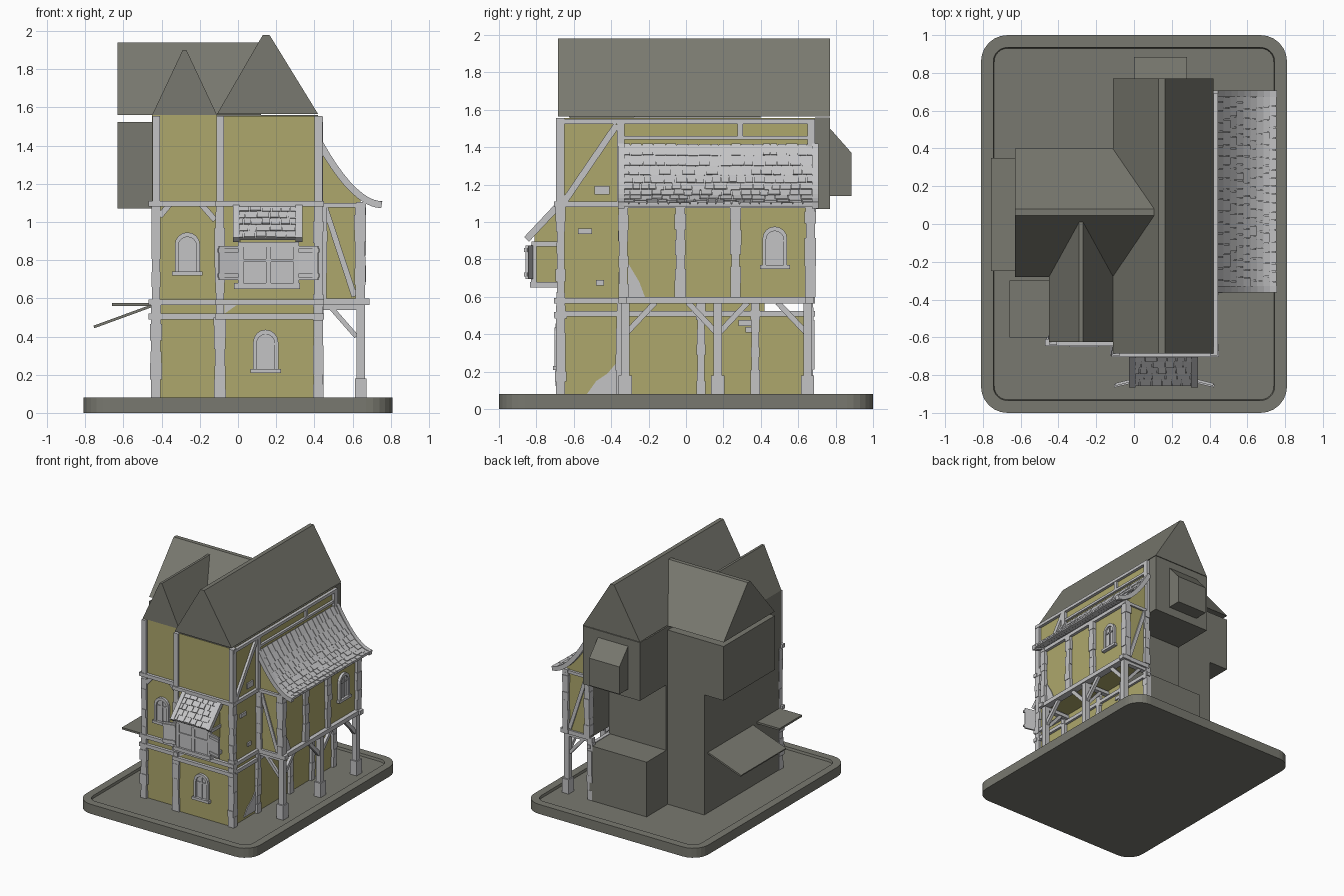
import bpy, bmesh, math, random
from mathutils import Vector

random.seed(4)
if "Cube" in bpy.data.objects:
    bpy.data.objects.remove(bpy.data.objects["Cube"])


def material(name, color):
    m = bpy.data.materials.new(name)
    m.use_nodes = True
    m.diffuse_color = (*color, 1)
    m.node_tree.nodes["Principled BSDF"].inputs["Base Color"].default_value = (*color, 1)
    return m


SLATE = material("dark slate", (0.19, 0.19, 0.16))
PLASTER = material("yellow plaster", (0.42, 0.39, 0.15))
TRIM = material("pale grey trim", (0.55, 0.55, 0.56))
X, Y, Z = Vector((1, 0, 0)), Vector((0, 1, 0)), Vector((0, 0, 1))


def finish(name, bm, *mats, rule=None):
    bmesh.ops.recalc_face_normals(bm, faces=bm.faces)
    bm.normal_update()
    if rule:
        for f in bm.faces:
            f.material_index = int(rule(f.normal))
    me = bpy.data.meshes.new(name)
    bm.to_mesh(me)
    bm.free()
    for m in mats:
        me.materials.append(m)
    ob = bpy.data.objects.new(name, me)
    bpy.context.collection.objects.link(ob)
    return ob


def prism(bm, pts, vec):
    """Solid from a flat outline swept along a vector."""
    face = bm.faces.new([bm.verts.new(p) for p in pts])
    out = bmesh.ops.extrude_face_region(bm, geom=[face], use_keep_orig=True)
    bmesh.ops.translate(bm, verts=[v for v in out["geom"] if isinstance(v, bmesh.types.BMVert)], vec=vec)


def box(bm, x0, x1, y0, y1, z0, z1):
    prism(bm, [(x0, y0, z0), (x1, y0, z0), (x1, y1, z0), (x0, y1, z0)], (0, 0, z1 - z0))


def beam(bm, a, b, side, w, t):
    """Bar from a to b, w wide along side and t thick."""
    a, b = Vector(a), Vector(b)
    n = (b - a).cross(side).normalized() * t / 2
    s = side * w / 2
    prism(bm, [a - s - n, a + s - n, a + s + n, a - s + n], b - a)


def quoin(bm, x, y, z0, z1, w):
    """Post of stacked, uneven blocks."""
    z = z0
    while z < z1 - 0.005:
        h = min(random.uniform(0.05, 0.09), z1 - z)
        a, b = (w / 2 * random.uniform(0.85, 1.2) for _ in "ab")
        box(bm, x - a, x + a, y - b, y + b, z, z + h)
        z += h


def block(name, dims, rule=None):
    bm = bmesh.new()
    box(bm, *dims)
    return finish(name, bm, SLATE, PLASTER, rule=rule)


# Base tray with rounded corners and a raised rim
bm = bmesh.new()
box(bm, -0.81, 0.81, -1, 1, 0, 0.08)
bmesh.ops.bevel(bm, geom=[e for e in bm.edges if abs(e.verts[0].co.z - e.verts[1].co.z) > 0.01],
                offset=0.14, segments=6, profile=0.5, affect='EDGES')
bmesh.ops.recalc_face_normals(bm, faces=bm.faces)
top = [f for f in bm.faces if f.normal.z > 0.9]
bmesh.ops.inset_region(bm, faces=top, thickness=0.065)
inner = bmesh.ops.inset_region(bm, faces=top, thickness=0.005)
bmesh.ops.translate(bm, verts=top[0].verts[:], vec=(0, 0, -0.02))
finish("base", bm, SLATE)

# Wall masses: plaster on the front and on the right-hand street side
street = lambda n: n.y < -0.5 or n.x > 0.5
front = lambda n: n.y < -0.5
block("main_walls", (-0.11, 0.42, -0.68, 0.42, 0.06, 1.555), street)
block("main_upper_rear", (-0.11, 0.42, 0.42, 0.69, 1.07, 1.555), lambda n: n.x > 0.5)
block("rear_overhang", (-0.11, 0.42, 0.69, 0.77, 1.07, 1.56))
block("rear_lower_store", (-0.11, 0.42, 0.42, 0.68, 0.06, 0.52), lambda n: n.x > 0.5)
block("side_walls", (-0.45, -0.11, -0.62, 0.4, 0.06, 1.07), front)
block("side_upper_front", (-0.45, -0.11, -0.62, -0.28, 1.07, 1.56), front)
block("side_wing", (-0.63, -0.11, -0.28, 0.4, 1.07, 1.525))
block("jetty_walls", (0.42, 0.64, -0.34, 0.67, 0.58, 1.1), lambda n: n.x > -0.5)

# Rear bay with a sloping top
bm = bmesh.new()
prism(bm, [(0, 0.77, 1.14), (0, 0.885, 1.14), (0, 0.885, 1.37), (0, 0.77, 1.5)], X * 0.28)
finish("rear_bay", bm, SLATE)

# Gabled roofs with a narrow flat ridge
for name, pts, sweep in (
    ("main_roof", [(-0.11, -0.685, 1.565), (0.42, -0.685, 1.565), (0.165, -0.685, 1.98), (0.13, -0.685, 1.98)], Y * 1.455),
    ("front_gable_roof", [(-0.45, -0.625, 1.56), (-0.11, -0.625, 1.56), (-0.27, -0.625, 1.9), (-0.29, -0.625, 1.9)], Y * 0.7),
    ("wing_roof", [(-0.63, -0.28, 1.56), (-0.63, 0.4, 1.56), (-0.63, 0.08, 1.94), (-0.63, 0.045, 1.94)], X * 0.75),
):
    bm = bmesh.new()
    prism(bm, pts, sweep)
    finish(name, bm, SLATE)

# Side awnings
bm = bmesh.new()
beam(bm, (-0.44, 0.05, 0.565), (-0.755, 0.05, 0.45), Y, 0.6, 0.014)
finish("sloping_awning", bm, SLATE)
block("flat_awning", (-0.66, -0.44, -0.6, -0.3, 0.56, 0.576))

# Front timbers: posts, beams and corner braces
bm = bmesh.new()
for x, y in ((-0.43, -0.615), (-0.095, -0.67), (0.42, -0.67)):
    quoin(bm, x, y, 0.06, 0.5, 0.056)
    quoin(bm, x, y, 0.5, 1.08, 0.046)
    box(bm, x - 0.018, x + 0.022, y - 0.025, y + 0.02, 1.08, 1.555)
for z in (0.505, 0.58, 1.095):
    box(bm, -0.47, -0.1, -0.645, -0.61, z - 0.015, z + 0.015)
    box(bm, -0.12, 0.45, -0.705, -0.67, z - 0.015, z + 0.015)
beam(bm, (-0.19, -0.625, 1.09), (-0.12, -0.625, 1.01), Y, 0.02, 0.03)
beam(bm, (-0.41, -0.625, 1.03), (-0.36, -0.625, 1.09), Y, 0.02, 0.03)
finish("front_timbers", bm, TRIM)

# Street-side timbers on the main wall
bm = bmesh.new()
for y in (-0.35, 0.08, 0.37, 0.66):
    quoin(bm, 0.42, y, 0.06, 0.58, 0.045)
for y in (-0.35, 0.67):
    box(bm, 0.41, 0.445, y - 0.02, y + 0.02, 1.08, 1.55)
box(bm, 0.41, 0.445, -0.69, 0.69, 1.525, 1.55)
box(bm, 0.41, 0.44, -0.35, 0.67, 1.44, 1.46)
box(bm, 0.41, 0.44, 0.275, 0.305, 1.46, 1.53)
box(bm, 0.41, 0.44, -0.68, 0.69, 0.495, 0.525)
box(bm, 0.41, 0.445, -0.69, -0.34, 0.565, 0.595)
box(bm, 0.41, 0.445, -0.69, -0.34, 1.08, 1.11)
beam(bm, (0.425, -0.65, 1.11), (0.425, -0.37, 1.52), X, 0.03, 0.035)
finish("side_timbers", bm, TRIM)

# Jetty frame: wall posts, beams, free-standing posts and braces
bm = bmesh.new()
for y in (-0.335, -0.03, 0.265, 0.665):
    quoin(bm, 0.64, y, 0.6, 1.08, 0.052)
for y in (-0.335, 0.665):
    quoin(bm, 0.44, y, 0.6, 1.08, 0.05)
    box(bm, 0.42, 0.69, y - 0.025, y + 0.02, 0.565, 0.6)
    box(bm, 0.42, 0.67, y - 0.02, y + 0.02, 1.075, 1.1)
    beam(bm, (0.455, y, 1.08), (0.61, y, 0.61), Y, 0.03, 0.03)
box(bm, 0.615, 0.675, -0.36, 0.69, 0.565, 0.6)
box(bm, 0.62, 0.665, -0.36, 0.69, 1.075, 1.105)
for y, sides in ((-0.325, [1]), (0.17, [-1, 1]), (0.65, [-1])):
    box(bm, 0.62, 0.665, y - 0.022, y + 0.022, 0.06, 0.58)
    box(bm, 0.612, 0.673, y - 0.035, y + 0.035, 0.06, 0.18)
    box(bm, 0.42, 0.64, y - 0.02, y + 0.02, 0.54, 0.57)
    beam(bm, (0.62, y, 0.4), (0.48, y, 0.56), Y, 0.025, 0.025)
    for s in sides:
        beam(bm, (0.64, y, 0.4), (0.64, y + s * 0.16, 0.57), X, 0.025, 0.03)
finish("jetty_frame", bm, TRIM)


def tiled_roof(name, curve, y0, y1, side, tile):
    """Rows of uneven tiles laid along a curve, swept along side."""
    bm = bmesh.new()
    for a, b in zip(curve, curve[1:]):
        a, b = Vector(a), Vector(b)
        beam(bm, a + side * (y0 + y1) / 2, b + side * (y0 + y1) / 2, side, y1 - y0, 0.012)
        y = y0
        while y < y1 - 0.004:
            w = min(tile * random.uniform(0.7, 1.3), y1 - y)
            lift = Z * random.uniform(0.008, 0.014)
            mid = side * (y + w / 2)
            beam(bm, a + mid + lift * 0.4, b + mid + (b - a) * 0.1 + lift, side, w - 0.004, 0.014)
            y += w
    for y in (y0, y1):
        for a, b in zip(curve, curve[1:]):
            beam(bm, Vector(a) + side * y, Vector(b) + side * y + (Vector(b) - Vector(a)) * 0.08, side, 0.035, 0.036)
    return finish(name, bm, TRIM)


# Swept jetty roof and the plaster infill below it
def sweep_z(t):
    return 1.09 + 0.32 * (1 - t) ** 1.8


ROWS = 9
curve = [(0.43 + 0.32 * i / ROWS, 0, sweep_z(i / ROWS)) for i in range(ROWS + 1)]
tiled_roof("jetty_roof", curve, -0.345, 0.69, Y, 0.055)
bm = bmesh.new()
prism(bm, [(0.42, -0.335, 1.09)] + [(x, -0.335, z - 0.01) for x, _, z in curve[:7]] + [(0.64, -0.335, 1.09)], Y * 1.0)
finish("jetty_gable_infill", bm, PLASTER)

# Front bay window with its little roof and open shutters
bm = bmesh.new()
box(bm, 0.01, 0.31, -0.81, -0.68, 0.67, 0.93)
prism(bm, [(0.01, -0.68, 0.93), (0.01, -0.81, 0.93), (0.01, -0.68, 1.07)], X * 0.3)
finish("bay_walls", bm, PLASTER)
rows = [(0, -0.69 - 0.16 * i / 5, 1.08 - 0.17 * i / 5) for i in range(6)]
tiled_roof("bay_roof", rows, -0.01, 0.32, X, 0.055)
bm = bmesh.new()
box(bm, -0.02, 0.325, -0.835, -0.68, 0.65, 0.68)
box(bm, 0.0, 0.32, -0.825, -0.68, 0.87, 0.895)
box(bm, 0.03, 0.29, -0.818, -0.8, 0.68, 0.87)
for x in (0.015, 0.16, 0.305):
    box(bm, x - 0.014, x + 0.014, -0.828, -0.8, 0.67, 0.88)
box(bm, 0.03, 0.29, -0.826, -0.8, 0.79, 0.805)
for x, s in ((0.0, -1), (0.32, 1)):
    beam(bm, (x, -0.825, 0.785), (x + s * 0.1, -0.85, 0.785), Z, 0.18, 0.014)
    for z in (0.72, 0.85):
        beam(bm, (x, -0.832, z), (x + s * 0.105, -0.858, z), Z, 0.02, 0.016)
finish("bay_frame_and_shutters", bm, TRIM)


def arched_window(name, origin, u, n):
    """Arched window: u runs along the wall, n points out of it."""
    bm, o = bmesh.new(), Vector(origin)

    def arch(r, h):
        return [o - u * r, o + u * r] + [o + u * r * math.cos(i * math.pi / 8) + Z * (h + r * math.sin(i * math.pi / 8))
                                         for i in range(9)]
    inner, outer = arch(0.047, 0.145), arch(0.066, 0.15)
    prism(bm, inner, n * 0.008)
    for i in range(1, len(inner)):
        j = (i + 1) % len(inner)
        if (inner[i] - inner[j]).length > 0.001:
            prism(bm, [inner[i], outer[i], outer[j], inner[j]], n * 0.022)
    beam(bm, o - u * 0.08, o + u * 0.08, Z, 0.022, 0.06)
    beam(bm, o, o + Z * 0.19, u, 0.01, 0.03)
    beam(bm, o - u * 0.045 + Z * 0.14, o + u * 0.045 + Z * 0.14, Z, 0.01, 0.03)
    finish(name, bm, TRIM)


arched_window("front_left_window", (-0.265, -0.62, 0.73), X, -Y)
arched_window("front_lower_window", (0.145, -0.68, 0.22), X, -Y)
arched_window("jetty_window", (0.64, 0.475, 0.76), Y, X)

# Exposed bricks and bare patches on the plaster
bm = bmesh.new()
for y, z, w, h in ((-0.45, 1.17, 0.08, 0.045), (-0.54, 0.95, 0.075, 0.03), (-0.46, 0.675, 0.045, 0.03),
                   (0.32, 0.46, 0.08, 0.03), (0.34, 0.425, 0.045, 0.03)):
    box(bm, 0.415, 0.432, y - w / 2, y + w / 2, z - h / 2, z + h / 2)
prism(bm, [(0.42, y, z) for y, z in ((-0.53, 0.08), (-0.37, 0.08), (-0.37, 0.25), (-0.42, 0.19), (-0.48, 0.15))], X * 0.006)
prism(bm, [(0.64, y, z) for y, z in ((-0.31, 0.6), (-0.22, 0.6), (-0.25, 0.68), (-0.31, 0.78))], X * 0.006)
prism(bm, [(x, -0.68, z) for x, z in ((-0.07, 0.52), (0.0, 0.57), (-0.07, 0.57))], Y * -0.006)
finish("bricks_and_patches", bm, TRIM)
